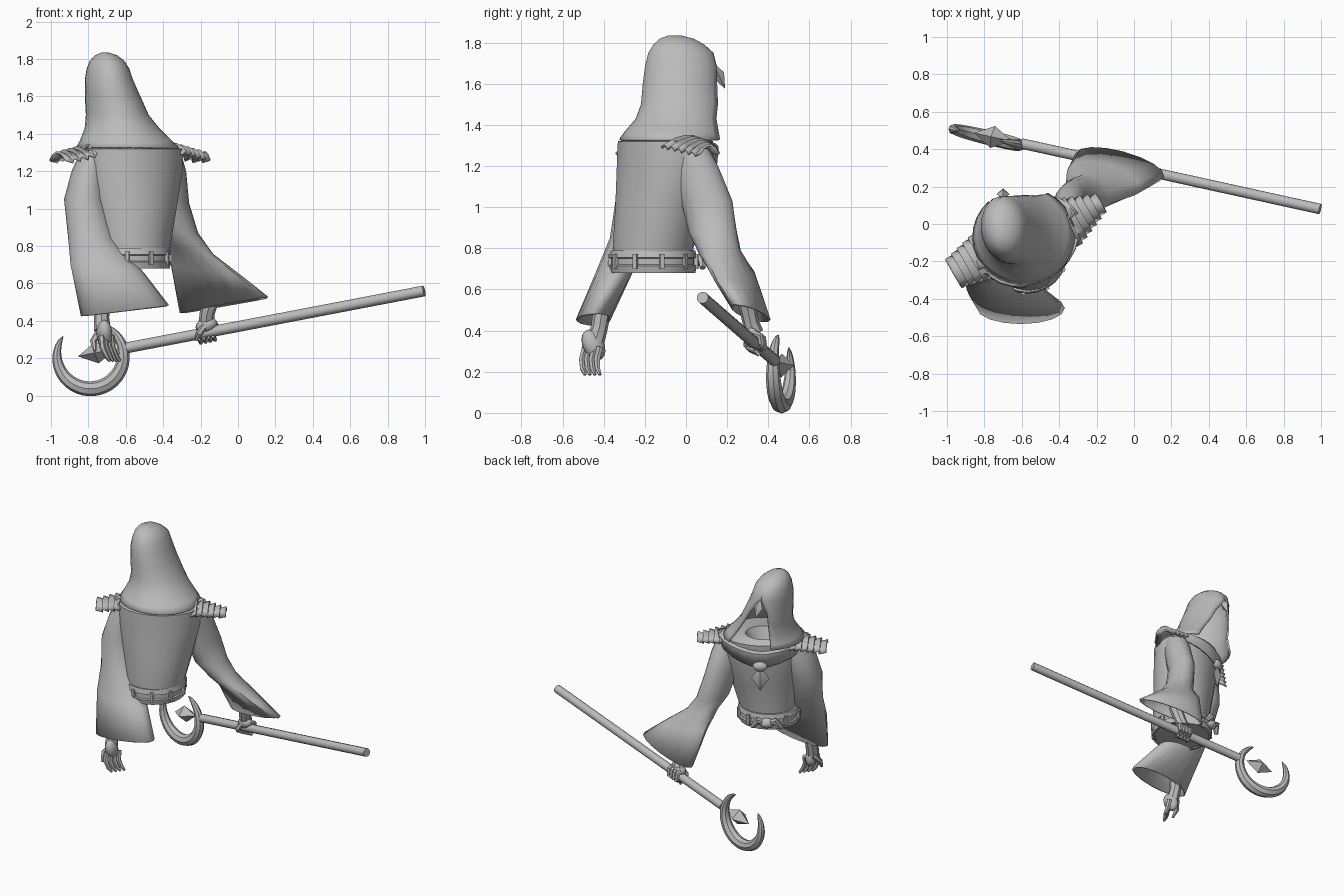
import bpy, bmesh
from math import sin, cos, radians, pi
from mathutils import Vector as V, Matrix

cube = bpy.data.objects.get("Cube")
if cube:
    bpy.data.objects.remove(cube, do_unlink=True)

gray = bpy.data.materials.new("plain gray")
gray.use_nodes = True
tone = (.5, .5, .5, 1)
gray.diffuse_color = tone
gray.node_tree.nodes["Principled BSDF"].inputs["Base Color"].default_value = tone

parts = []
WIDE, FACE, UP = V((.87, .5, 0)), V((-.5, .87, 0)), V((0, 0, 1))  # turned body axes


def finish(name, bm, thick=0):
    bmesh.ops.remove_doubles(bm, verts=bm.verts, dist=.0005)
    bmesh.ops.recalc_face_normals(bm, faces=bm.faces)
    mesh = bpy.data.meshes.new(name)
    bm.to_mesh(mesh)
    bm.free()
    mesh.materials.append(gray)
    ob = bpy.data.objects.new(name, mesh)
    bpy.context.collection.objects.link(ob)
    if thick:
        mod = ob.modifiers.new("cloth thickness", 'SOLIDIFY')
        mod.thickness, mod.offset = thick, -1
    parts.append(ob)
    return ob


def skin(bm, rows, caps=(False, False)):
    grid = [[bm.verts.new(p) for p in row] for row in rows]
    for lo, hi in zip(grid, grid[1:]):
        for i in range(len(lo) - 1):
            bm.faces.new((lo[i], lo[i + 1], hi[i + 1], hi[i]))
    for row, cap in zip((grid[0], grid[-1]), caps):
        if cap:
            bm.faces.new(row[:-1])


def sheet(name, rows, thick):
    bm = bmesh.new()
    skin(bm, rows)
    return finish(name, bm, thick)


def loft(name, rings, n=20, turn=0, thick=0, caps=(False, False)):
    """Rings: x, y, z, half width, half depth, then optional tilt and front gap."""
    bm = bmesh.new()
    rows = []
    a = radians(turn)
    for x, y, z, rw, rd, *more in rings:
        tilt, gap = (more + [0, 0])[:2]
        g = radians(gap)
        row = []
        for i in range(n + 1):
            t = g + (2 * pi - 2 * g) * i / n
            row.append(V((x, y, z)) + V((cos(a), sin(a), tilt)) * rw * sin(t)
                       + V((-sin(a), cos(a), 0)) * rd * cos(t))
        rows.append(row)
    skin(bm, rows, caps)
    return finish(name, bm, thick)


def tube(name, points, radii, n=8):
    bm = bmesh.new()
    pts = [V(p) for p in points]
    if not isinstance(radii, (list, tuple)):
        radii = [radii] * len(pts)
    rows = []
    for i, p in enumerate(pts):
        d = (pts[min(i + 1, len(pts) - 1)] - pts[max(i - 1, 0)]).normalized()
        side = d.cross(V((0, 1, 0)) if abs(d.y) < .8 else UP).normalized()
        over = d.cross(side)
        rows.append([p + radii[i] * (side * cos(2 * pi * k / n) + over * sin(2 * pi * k / n))
                     for k in range(n + 1)])
    skin(bm, rows, (True, True))
    return finish(name, bm)


def solid(name, kind, centre, axes):
    """Unit box, ball or diamond placed on three scaled axes."""
    bm = bmesh.new()
    if kind == "box":
        bmesh.ops.create_cube(bm, size=2)
    elif kind == "ball":
        bmesh.ops.create_uvsphere(bm, u_segments=12, v_segments=8, radius=1)
    else:
        bmesh.ops.create_uvsphere(bm, u_segments=4, v_segments=2, radius=1)
    m = Matrix([V(a) for a in axes]).transposed().to_4x4()
    m.translation = V(centre)
    bmesh.ops.transform(bm, matrix=m, verts=bm.verts)
    return finish(name, bm)


# Robe body
loft("robe_body", [(-.57, -.16, .69, .19, .19), (-.56, -.16, .8, .2, .195),
                   (-.56, -.13, 1, .24, .205), (-.56, -.105, 1.2, .28, .215),
                   (-.56, -.1, 1.32, .28, .215), (-.6, -.06, 1.345, .13, .11),
                   (-.6, -.06, 1.25, .08, .07)], 24, 30, caps=(True, True))

# Hood, open at the face
loft("hood", [(-.59, -.065, 1.33, .275, .26, 0, 36), (-.6, -.055, 1.365, .245, .245, 0, 37),
              (-.62, -.035, 1.43, .2, .21, 0, 37), (-.645, -.02, 1.5, .168, .2, 0, 35),
              (-.67, -.025, 1.6, .148, .187, 0, 25), (-.69, -.025, 1.69, .128, .175, 0, 1),
              (-.695, -.025, 1.75, .113, .16), (-.7, -.035, 1.79, .092, .125),
              (-.705, -.045, 1.818, .062, .085), (-.71, -.055, 1.835, .02, .03)],
     24, 8, .012, (False, True))
solid("hood_ornament", "diamond", (-.7, .16, 1.64), ((.035, 0, 0), (0, .025, .015), (0, -.03, .065)))

# Collar and pendant
chest = V((-.56, -.1, 0))


def on_chest(deg, z, grow=0):
    t = radians(deg)
    return chest + WIDE * (.28 + grow) * sin(t) + FACE * (.215 + grow) * cos(t) + UP * z


arc = [-88 + 16 * i for i in range(12)]
sheet("collar", [[on_chest(d, z - drop * (1 - abs(d) / 88), grow) for d in arc]
                 for z, drop, grow in ((1.35, .06, -.04), (1.335, .07, .025), (1.29, .13, .02))], .012)
solid("pendant", "diamond", on_chest(0, 1.09, .015), (WIDE * .06, FACE * .03, UP * .09))
solid("collar_clasp", "ball", on_chest(0, 1.18, .02), (WIDE * .05, FACE * .03, UP * .035))

# Shoulder guards of overlapping slats
for name, inner, step, size in (("right", V((-.755, -.145, 1.345)), WIDE * -.04, (.14, .09)),
                                ("left", V((-.375, 0, 1.345)), WIDE * .038, (.14, .06))):
    rows = []
    for i in range(6):
        half = size[0] + (size[1] - size[0]) * i / 5
        for out, lift in ((0, -.006), (1, .008)):
            mid = inner + step * (i + out) + UP * (lift - .009 * i)
            rows.append([mid + FACE * half * t - UP * .045 * t * t for t in (-1, -.6, -.2, .2, .6, 1)])
    sheet(name + "_shoulder_guard", rows, .012)

# Wide sleeves
loft("right_sleeve", [(-.77, -.17, 1.31, .07, .1), (-.8, -.19, 1.2, .09, .12),
                      (-.82, -.22, 1.05, .11, .12), (-.785, -.27, .85, .125, .1, -.1),
                      (-.7, -.35, .68, .195, .09, -.1), (-.605, -.45, .455, .235, .085, .13)],
     16, 0, .012, (True, False))
loft("left_sleeve", [(-.38, 0, 1.31, .07, .1), (-.365, .04, 1.2, .085, .12),
                     (-.35, .1, 1.03, .085, .13), (-.31, .13, .88, .095, .12, -.1),
                     (-.25, .165, .78, .12, .1, -.2), (-.165, .235, .665, .2, .09, -.15),
                     (-.075, .315, .485, .245, .075, .18)], 16, -15, .012, (True, False))

# Belt with loops and a front knot
loft("belt", [(-.57, -.16, z, r, r) for z, r in
              ((.68, .19), (.68, .205), (.715, .213), (.72, .203), (.75, .203), (.755, .213), (.79, .205),
               (.79, .19))], 24, 30)
waist = V((-.57, -.16, .735))
for i in range(1, 10):
    t = 2 * pi * i / 10
    out = FACE * cos(t) + WIDE * sin(t)
    solid("belt_loop", "box", waist + out * .21, (out * .009, out.cross(UP) * .011, UP * .036))
solid("belt_knot", "ball", waist + FACE * .22, (WIDE * .05, FACE * .035, UP * .035))
for s in (-1, 1):
    tube("belt_bow", [waist + FACE * .22, waist + FACE * .235 + WIDE * s * .06 + UP * .025,
                      waist + FACE * .22 + WIDE * s * .1 - UP * .03], [.015, .025, .015], 6)

# Hanging right hand
tube("right_wrist", [(-.72, -.4, .55), (-.73, -.42, .42), (-.725, -.44, .35)], [.046, .041, .045])
solid("right_palm", "ball", (-.715, -.45, .33), ((.038, .02, 0), (-.02, .052, 0), (0, -.02, .075)))
for i in range(4):
    x, y = -.73 + .018 * i, -.49 + .024 * i
    tube("right_finger", [(x, y, .32), (x + .005, y - .015, .26), (x + .025, y - .012, .215),
                          (x + .045, y, .185)], [.018, .017, .014, .008], 6)
tube("right_thumb", [(-.74, -.42, .34), (-.775, -.46, .29), (-.765, -.49, .24)], [.022, .018, .009], 6)

# Staff
butt, neck = V((.995, .08, .56)), V((-.6, .43, .255))
run = (neck - butt).normalized()
tube("staff_pole", [butt, neck], .029, 10)

# Crescent head and floating gem
arc = [66 - 281 * i / 32 for i in range(33)]
tube("staff_crescent",
     [(-.79 + .178 * cos(radians(a)), .465 - .042 * cos(radians(a)), .215 + .178 * sin(radians(a))) for a in arc],
     [.003 + .037 * sin(pi * i / 32) ** .6 for i in range(33)], 8)
side = run.cross(UP).normalized()
solid("staff_gem", "diamond", (-.755, .465, .23), (side * .06, run.cross(side) * .058, run * .105))

# Left hand gripping the staff
grip = butt.lerp(neck, .73)
tube("left_wrist", [(-.13, .29, .56), (-.165, .315, .44), grip + UP * .05], [.045, .04, .042])
solid("left_palm", "ball", grip + V((0, -.01, .04)), (run * .06, side * .04, UP * .04))
for i in range(4):
    base = grip + run * (.026 * i - .045)
    loop = [base + side * .045 * cos(radians(a)) + UP * .045 * sin(radians(a)) for a in (100, 40, -20, -80, -140)]
    tube("left_finger", loop, [.017, .017, .016, .014, .008], 6)
tube("left_thumb", [grip + UP * .04 - side * .03, grip + run * .03 - side * .05,
                    grip + run * .05 - side * .03 - UP * .03], [.02, .017, .009], 6)

# Smooth shading with kept edges
for ob in bpy.context.selected_objects:
    ob.select_set(False)
for ob in parts:
    ob.select_set(True)
bpy.context.view_layer.objects.active = parts[0]
bpy.ops.object.shade_smooth_by_angle(angle=radians(40))
